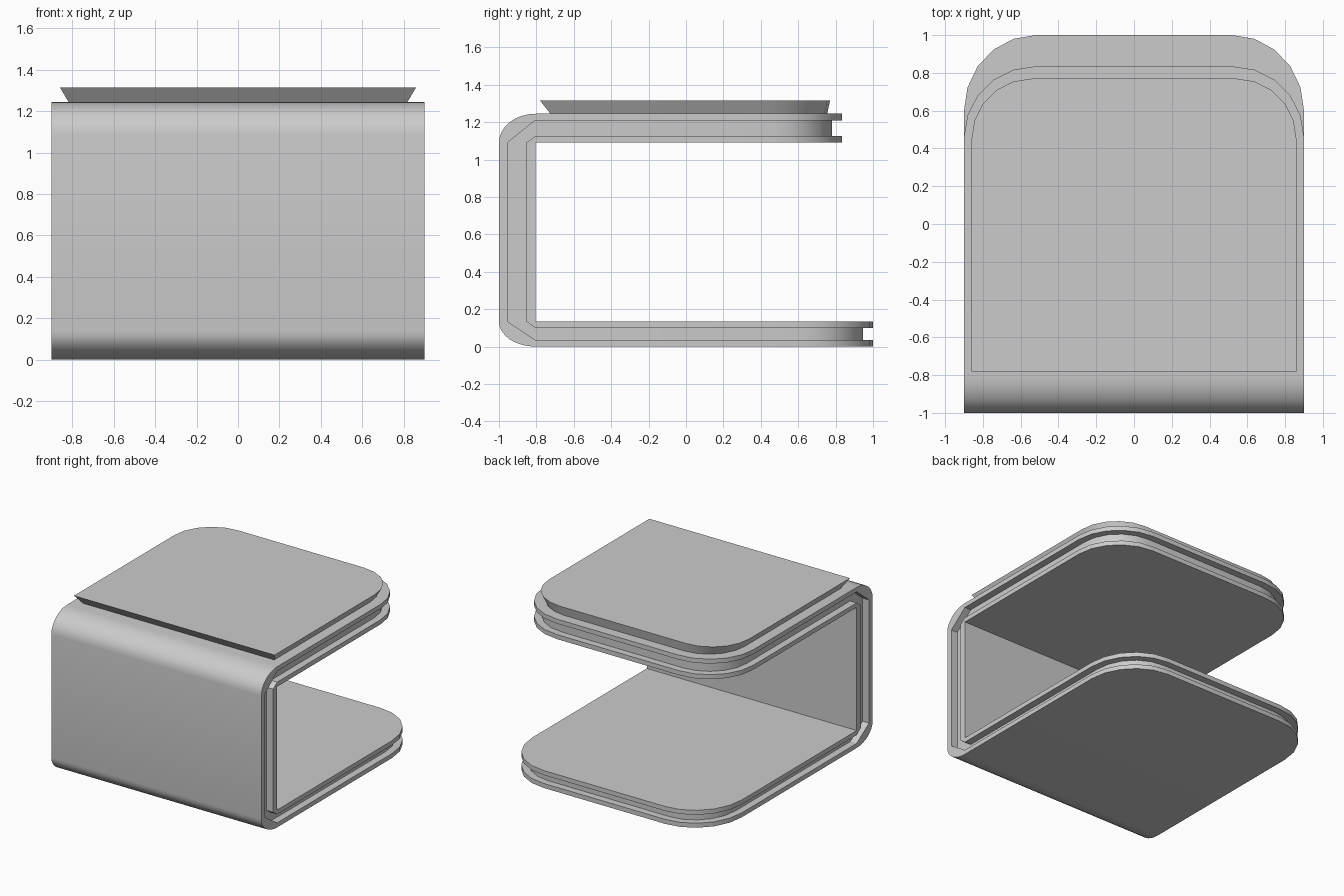
import bpy, bmesh, math

if "Cube" in bpy.data.objects:
    bpy.data.objects.remove(bpy.data.objects["Cube"])

ARC = 5        # segments in each rounded plan corner
FILLET = 8     # segments in the folded outer corners
W, DEPTH = 0.90, 0.055   # half width, edge groove depth
FOLD = -0.805  # y where the slabs meet the wall


def finish(bm, name):
    bmesh.ops.remove_doubles(bm, verts=bm.verts, dist=1e-5)
    bmesh.ops.recalc_face_normals(bm, faces=bm.faces)
    mesh = bpy.data.meshes.new(name)
    bm.to_mesh(mesh)
    bm.free()
    ob = bpy.data.objects.new(name, mesh)
    bpy.context.collection.objects.link(ob)
    bpy.ops.object.select_all(action='DESELECT')
    ob.select_set(True)
    bpy.context.view_layer.objects.active = ob
    bpy.ops.object.shade_smooth_by_angle(angle=math.radians(30))
    return ob


def corner(yc, rx, ry, xc=0.52):
    """Quarter ellipse from the side to the end, as (x, y)."""
    return [(xc + rx * math.cos(a), yc + ry * math.sin(a))
            for a in (math.pi / 2 * i / ARC for i in range(ARC + 1))]


def station(pts, w_lip=W, w_deep=W - DEPTH):
    """Grooved half section; pts run outer skin, groove, groove, inner skin."""
    o, a, b, i = pts
    return [(w_lip, *o), (w_lip, *a), (w_deep, *a), (w_deep, *b), (w_lip, *b), (w_lip, *i)]


def slab_end(zs, yc, ry):
    """Stations around the rounded free end of a slab."""
    out = []
    for (x, y), (xd, yd) in zip(corner(yc, 0.38, ry), corner(yc, 0.38 - DEPTH, ry - DEPTH)):
        o, a, b, i = zs
        out.append([(x, y, o), (x, y, a), (xd, yd, a), (xd, yd, b), (x, y, b), (x, y, i)])
    return out


def fold(zs, z_in):
    """Stations from the slab round to the wall: rounded skin, chamfered groove."""
    out = []
    for k in range(FILLET + 1):
        t = k / FILLET
        ang = t * math.pi / 2
        skin = (FOLD - 0.195 * math.sin(ang), z_in + (zs[0] - z_in) * math.cos(ang))
        outer = (FOLD - 0.15 * t, zs[1] + (z_in - zs[1]) * t)
        inner = (FOLD - 0.05 * t, zs[2] + (z_in - zs[2]) * t)
        out.append(station([skin, outer, inner, (FOLD, z_in)]))
    return out


# Folded C-shaped body with a groove running round its edge
low = (0.0, 0.035, 0.10, 0.135)
high = (1.245, 1.21, 1.125, 1.09)
path = (slab_end(low, 0.60, 0.40)[::-1] + fold(low, low[3])
        + fold(high, high[3])[::-1] + slab_end(high, 0.46, 0.375))
bm = bmesh.new()
rings = []
for half in path:
    full = half + [(-x, y, z) for x, y, z in half[::-1]]
    rings.append([bm.verts.new(p) for p in full])
for r, s in zip(rings, rings[1:]):
    for j in range(12):
        k = (j + 1) % 12
        bm.faces.new((r[j], r[k], s[k], s[j]))
for r in (rings[0], rings[-1]):
    for j in range(5):
        bm.faces.new((r[j], r[j + 1], r[10 - j], r[11 - j]))
finish(bm, "folded_body")

# Flared top plate
half = [(0.86, -0.78)] + corner(0.45, 0.32, 0.32, 0.54)
outline = half + [(-x, y) for x, y in half[::-1]]
bm = bmesh.new()
top = [bm.verts.new((x, y, 1.315)) for x, y in outline]
base = [bm.verts.new((x * 0.952, 0.02 + y * 0.955, 1.245)) for x, y in outline]
bm.faces.new(top)
bm.faces.new(base[::-1])
for i in range(len(outline)):
    k = (i + 1) % len(outline)
    bm.faces.new((top[i], base[i], base[k], top[k]))
finish(bm, "top_plate")
